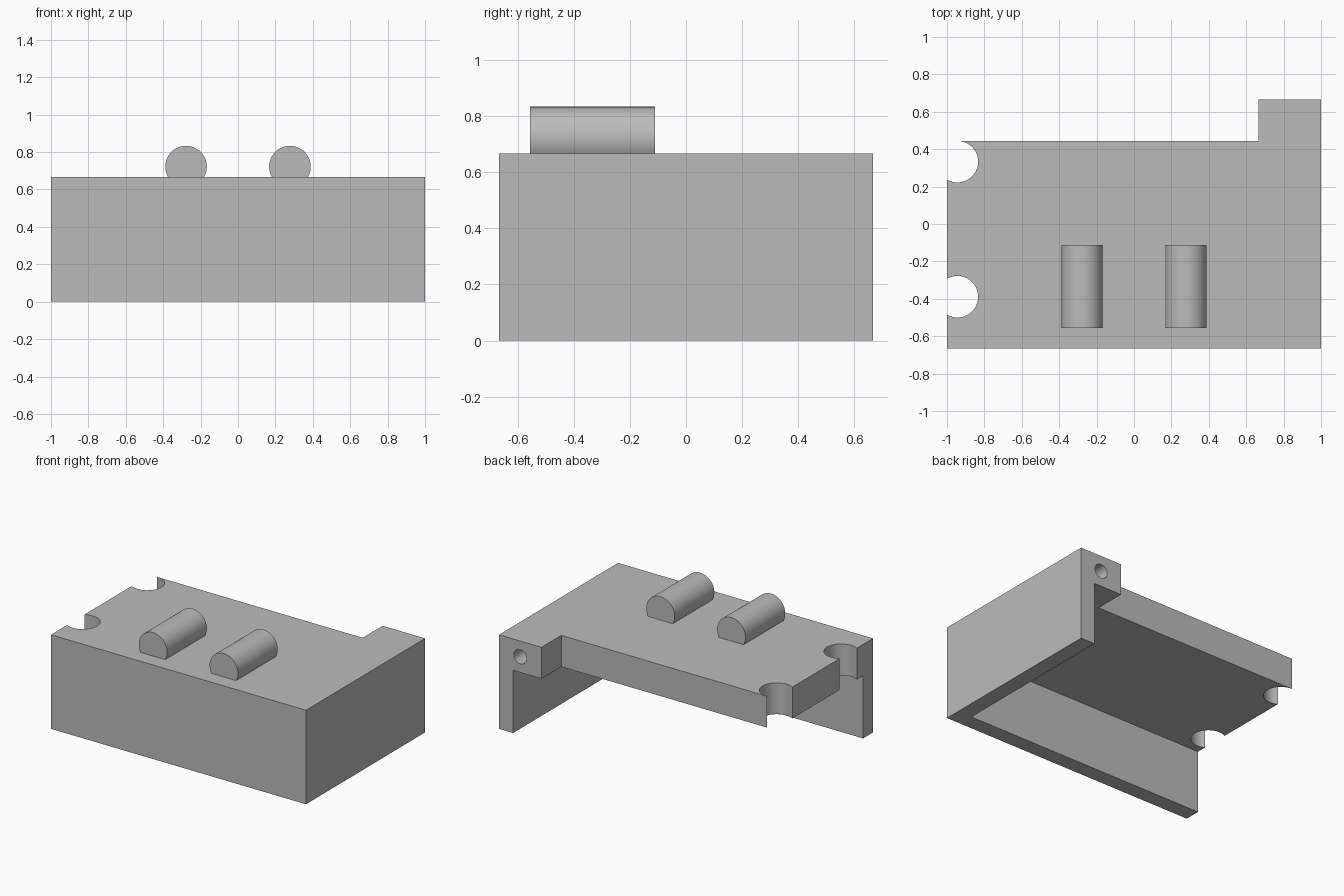
import bpy
import bmesh
from math import cos, sin, radians
from mathutils import Vector

U = 1 / 9                       # design module
TOP = 6 * U

cube = bpy.data.objects.get("Cube")
if cube:
    bpy.data.objects.remove(cube, do_unlink=True)

grey = bpy.data.materials.new("plain_grey")
grey.use_nodes = True
grey.diffuse_color = (0.5, 0.5, 0.5, 1)
grey.node_tree.nodes["Principled BSDF"].inputs["Base Color"].default_value = (0.5, 0.5, 0.5, 1)


def arc(cx, cy, r, start, end, steps=36):
    angles = [radians(start + (end - start) * i / steps) for i in range(steps + 1)]
    return [(cx + r * cos(a), cy + r * sin(a)) for a in angles]


def prism(name, points, direction):
    """Extrude a closed 3D outline along a direction."""
    bm = bmesh.new()
    face = bm.faces.new([bm.verts.new(p) for p in points])
    result = bmesh.ops.extrude_face_region(bm, geom=[face], use_keep_orig=True)
    moved = [v for v in result["geom"] if isinstance(v, bmesh.types.BMVert)]
    bmesh.ops.translate(bm, verts=moved, vec=Vector(direction))
    bmesh.ops.recalc_face_normals(bm, faces=bm.faces)
    mesh = bpy.data.meshes.new(name)
    bm.to_mesh(mesh)
    bm.free()
    mesh.materials.append(grey)
    obj = bpy.data.objects.new(name, mesh)
    bpy.context.collection.objects.link(obj)
    return obj


def activate(obj):
    bpy.ops.object.select_all(action='DESELECT')
    obj.select_set(True)
    bpy.context.view_layer.objects.active = obj


def cut(target, cutter):
    activate(target)
    mod = target.modifiers.new("cut", 'BOOLEAN')
    mod.operation = 'DIFFERENCE'
    mod.solver = 'EXACT'
    mod.object = cutter
    bpy.ops.object.modifier_apply(modifier=mod.name)
    bpy.data.objects.remove(cutter, do_unlink=True)


def smooth(obj):
    activate(obj)
    bpy.ops.object.shade_smooth_by_angle(angle=radians(30))


# Housing: plan outline with two round notches on the right edge
plan = [(-9, -6), (9, -6), (9, 6), (6, 6), (6, 4)]
plan += arc(-8.5, 3, 1, 90, -120)
plan += arc(-8.5, -3.5, 1, 120, -120)
housing = prism("housing", [(x * U, y * U, 0) for x, y in plan], (0, 0, TOP))

# Open underside, leaving the top slab, the front wall and the left wall
cavity = [(-10, -5), (8, -5), (8, 7), (-10, 7)]
cut(housing, prism("cavity_cutter", [(x * U, y * U, -U) for x, y in cavity], (0, 0, 5 * U)))

# Blind screw hole in the rear lug
ring = arc(7.5, 5, 0.45, 0, 350, 35)
cut(housing, prism("hole_cutter", [(x * U, 7 * U, z * U) for x, z in ring], (0, -3 * U, 0)))
smooth(housing)

# Two rounded pegs with flat bases on the top
for side, x in (("left", 2.5), ("right", -2.5)):
    section = arc(x, 6.5, 1, -30, 210, 48)
    peg = prism(side + "_peg", [(px * U, -5 * U, pz * U) for px, pz in section], (0, 4 * U, 0))
    smooth(peg)
